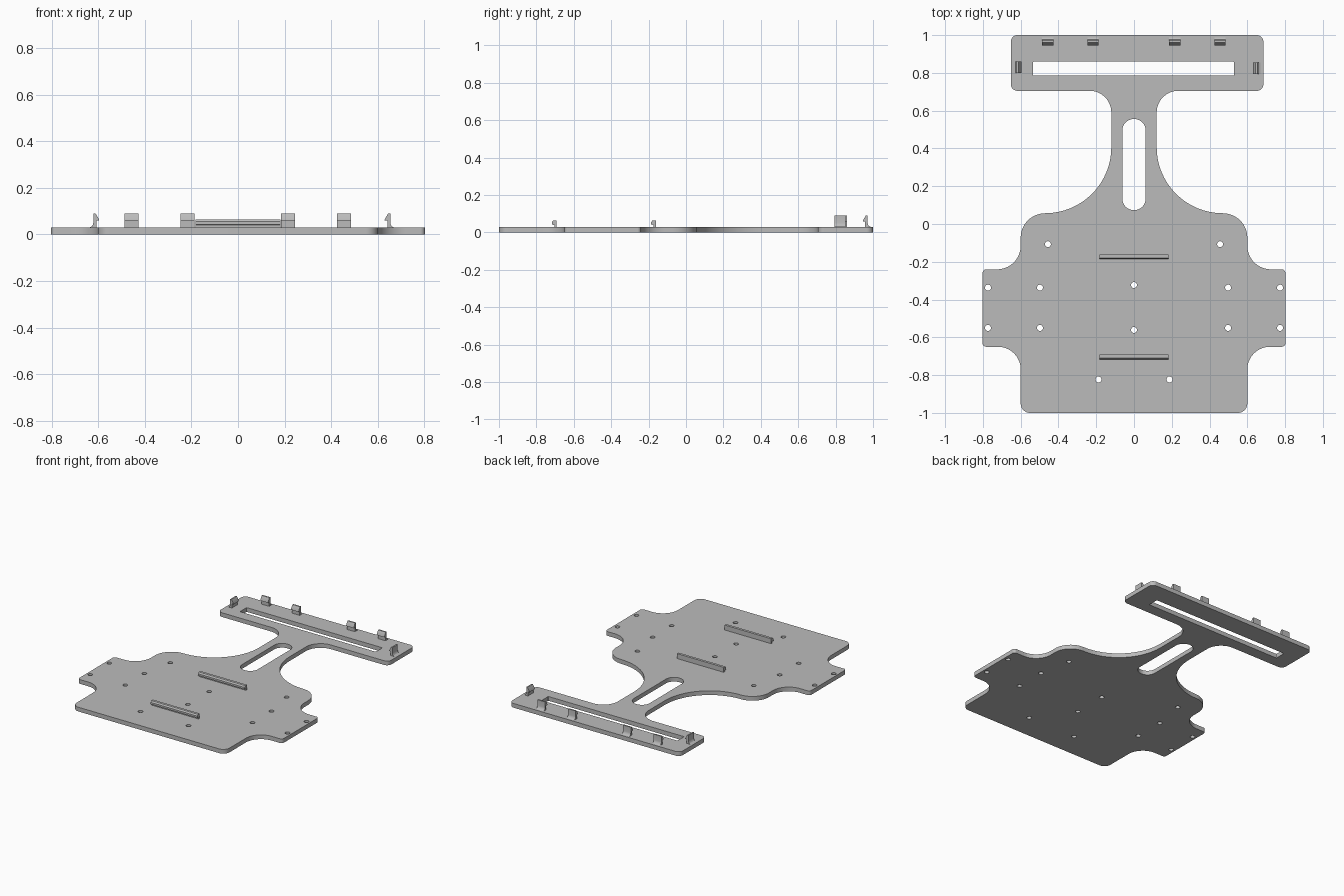
import bpy, math
from mathutils import Vector

cube = bpy.data.objects.get("Cube")
if cube:
    bpy.data.objects.remove(cube)

THICK = 0.03

grey = bpy.data.materials.new("plain grey")
grey.use_nodes = True
grey.diffuse_color = (0.5, 0.5, 0.5, 1)
grey.node_tree.nodes["Principled BSDF"].inputs["Base Color"].default_value = (0.5, 0.5, 0.5, 1)


def rounded(corners, steps=16):
    """Round every (x, y, radius) corner of a closed outline."""
    pts = []
    for i, (x, y, r) in enumerate(corners):
        p = Vector((x, y))
        a = (Vector(corners[i - 1][:2]) - p).normalized()
        b = (Vector(corners[(i + 1) % len(corners)][:2]) - p).normalized()
        centre = p + (a + b) * r          # all corners are right angles
        for k in range(steps + 1):
            t = k / steps * math.pi / 2
            pts.append(centre - b * r * math.cos(t) - a * r * math.sin(t))
    return [q for i, q in enumerate(pts) if (q - pts[i - 1]).length > 1e-5]


def box(x0, x1, y0, y1, r):
    return rounded([(x0, y0, r), (x1, y0, r), (x1, y1, r), (x0, y1, r)])


def finish(obj):
    obj.data.materials.clear()
    obj.data.materials.append(grey)
    bpy.ops.object.select_all(action='DESELECT')
    obj.select_set(True)
    bpy.context.view_layer.objects.active = obj
    bpy.ops.object.shade_smooth_by_angle(angle=math.radians(30))


def flat_plate(name, loops):
    """Filled outline with holes, extruded to the plate thickness."""
    curve = bpy.data.curves.new(name + "_outline", 'CURVE')
    curve.dimensions = '2D'
    curve.fill_mode = 'BOTH'
    curve.extrude = THICK / 2
    for loop in loops:
        spline = curve.splines.new('POLY')
        spline.points.add(len(loop) - 1)
        for point, q in zip(spline.points, loop):
            point.co = (q.x, q.y, 0, 1)
        spline.use_cyclic_u = True
    obj = bpy.data.objects.new(name, curve)
    bpy.context.collection.objects.link(obj)
    obj.location.z = THICK / 2
    bpy.ops.object.select_all(action='DESELECT')
    obj.select_set(True)
    bpy.context.view_layer.objects.active = obj
    bpy.ops.object.convert(target='MESH')
    finish(bpy.context.view_layer.objects.active)


def prism(name, profile, length, x, y, turn=0):
    """Sweep a (y, z) profile along x, standing on the plate."""
    n = len(profile)
    verts = [(s * length / 2, py, pz) for s in (-1, 1) for py, pz in profile]
    faces = [tuple(reversed(range(n))), tuple(range(n, 2 * n))]
    faces += [(i, (i + 1) % n, (i + 1) % n + n, i + n) for i in range(n)]
    mesh = bpy.data.meshes.new(name)
    mesh.from_pydata(verts, [], faces)
    obj = bpy.data.objects.new(name, mesh)
    bpy.context.collection.objects.link(obj)
    obj.location = (x, y, THICK)
    obj.rotation_euler.z = math.radians(turn)
    finish(obj)


# Outline: right half from the bottom up, then the left half back down
body = [(0.6, -1, 0.05), (0.6, -0.65, 0.12), (0.802, -0.65, 0.02),
        (0.802, -0.24, 0.02), (0.6, -0.24, 0.125), (0.6, 0.057, 0.13),
        (0.12, 0.057, 0.35), (0.12, 0.705, 0.115)]
head = [(0.685, 0.705, 0.035), (0.685, 1, 0.035),
        (-0.652, 1, 0.035), (-0.652, 0.705, 0.035)]
outline = rounded(body + head + [(-x, y, r) for x, y, r in reversed(body)])

# Slots and screw holes
loops = [outline,
         box(-0.535, 0.53, 0.785, 0.86, 0.005),
         box(-0.062, 0.062, 0.073, 0.556, 0.0619)]
holes = [(0, -0.323), (0, -0.561)]
for x, y in [(0.456, -0.107), (0.773, -0.337), (0.773, -0.55),
             (0.498, -0.337), (0.498, -0.55), (0.188, -0.823)]:
    holes += [(x, y), (-x, y)]
for x, y in holes:
    loops.append(box(x - 0.016, x + 0.016, y - 0.016, y + 0.016, 0.0159)[::4])
flat_plate("base_plate", loops)

# Hooked clips around the head
clip = [(0.018, 0), (0.009, 0.004), (0.004, 0.011), (0.002, 0.02), (0.002, 0.06),
        (-0.008, 0.06), (-0.023, 0.034), (-0.023, 0.029), (-0.011, 0.029), (-0.011, 0)]
for i, x in enumerate((-0.457, -0.217, 0.215, 0.455)):
    prism("rear_clip_%d" % (i + 1), clip, 0.06, x, 0.969)
prism("right_clip", clip, 0.06, -0.619, 0.83, 90)
prism("left_clip", clip, 0.06, 0.652, 0.824, -90)

# Lipped rails on the body
rail = [(0.012, 0), (0.012, 0.035), (-0.006, 0.035), (-0.013, 0.025),
        (-0.013, 0.012), (0, 0.010), (0, 0)]
for name, y in (("rear_rail", -0.173), ("front_rail", -0.704)):
    prism(name, rail, 0.366, 0, y)
